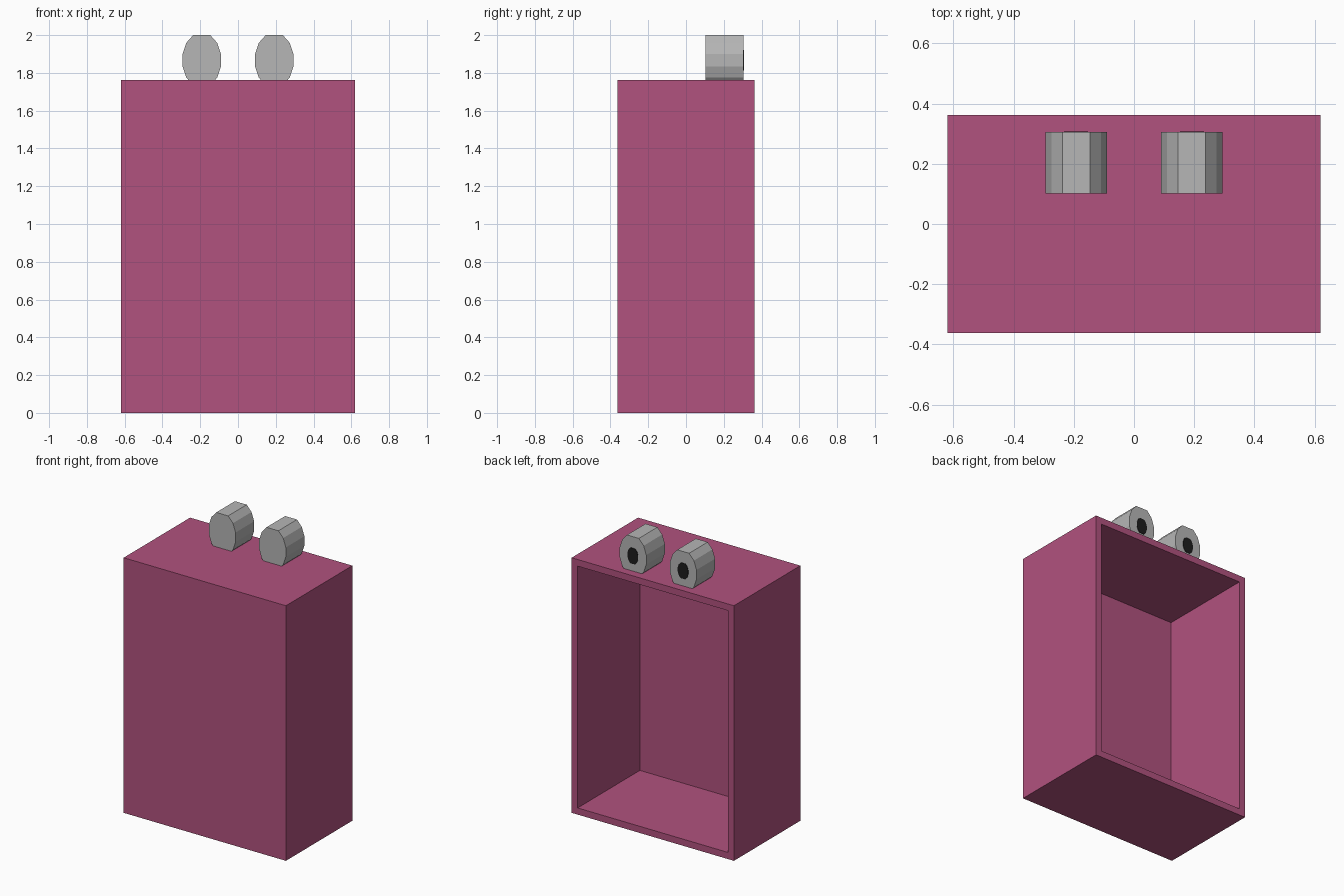
import bpy, bmesh, math

if "Cube" in bpy.data.objects:
    bpy.data.objects.remove(bpy.data.objects["Cube"])


def srgb(r, g, b):
    lin = [((c / 255 + 0.055) / 1.055) ** 2.4 for c in (r, g, b)]
    return (*lin, 1.0)


def material(name, rgb):
    m = bpy.data.materials.new(name)
    m.diffuse_color = srgb(*rgb)
    m.use_nodes = True
    m.node_tree.nodes["Principled BSDF"].inputs["Base Color"].default_value = m.diffuse_color
    return m


pink = material("pink", (177, 82, 126))
grey = material("grey", (182, 182, 182))
black = material("black", (28, 28, 28))


def finish(name, bm, mat):
    bmesh.ops.recalc_face_normals(bm, faces=bm.faces)
    mesh = bpy.data.meshes.new(name)
    bm.to_mesh(mesh)
    bm.free()
    mesh.materials.append(mat)
    ob = bpy.data.objects.new(name, mesh)
    bpy.context.collection.objects.link(ob)
    return ob


def prism(name, cx, cz, rx, rz, y0, y1, mat):
    """Fourteen-sided tube along y with its top and bottom points cut flat."""
    bm = bmesh.new()
    angles = [math.pi / 2 + i * math.tau / 14 for i in range(14) if i not in (0, 7)]
    rings = [[bm.verts.new((cx + rx * math.cos(a), y, cz + rz * math.sin(a)))
              for a in angles] for y in (y0, y1)]
    n = len(angles)
    for ring in rings:
        bm.faces.new(ring)
    for i in range(n):
        j = (i + 1) % n
        bm.faces.new((rings[0][i], rings[0][j], rings[1][j], rings[1][i]))
    return finish(name, bm, mat)


# Case: box hollowed out from the back
W, D, H, WALL = 1.24, 0.725, 1.762, 0.046
bm = bmesh.new()
bmesh.ops.create_cube(bm, size=1)
bmesh.ops.scale(bm, vec=(W, D, H), verts=bm.verts)
bmesh.ops.translate(bm, vec=(0, 0, H / 2), verts=bm.verts)
bm.normal_update()
back = max(bm.faces, key=lambda f: f.calc_center_median().y)
bmesh.ops.inset_region(bm, faces=[back], thickness=WALL, use_even_offset=True)
floor = bmesh.ops.extrude_discrete_faces(bm, faces=[back])["faces"][0]
bmesh.ops.translate(bm, vec=(0, WALL - D, 0), verts=floor.verts)
finish("case", bm, pink)

# Pair of rounded knobs on top, each with a dark spot on its back end
for side, sx in (("left", -1), ("right", 1)):
    prism(side + "_knob", sx * 0.192, 1.867, 0.1045, 0.1476, 0.102, 0.305, grey)
    prism(side + "_spot", sx * 0.192, 1.867, 0.041, 0.06, 0.302, 0.308, black)
